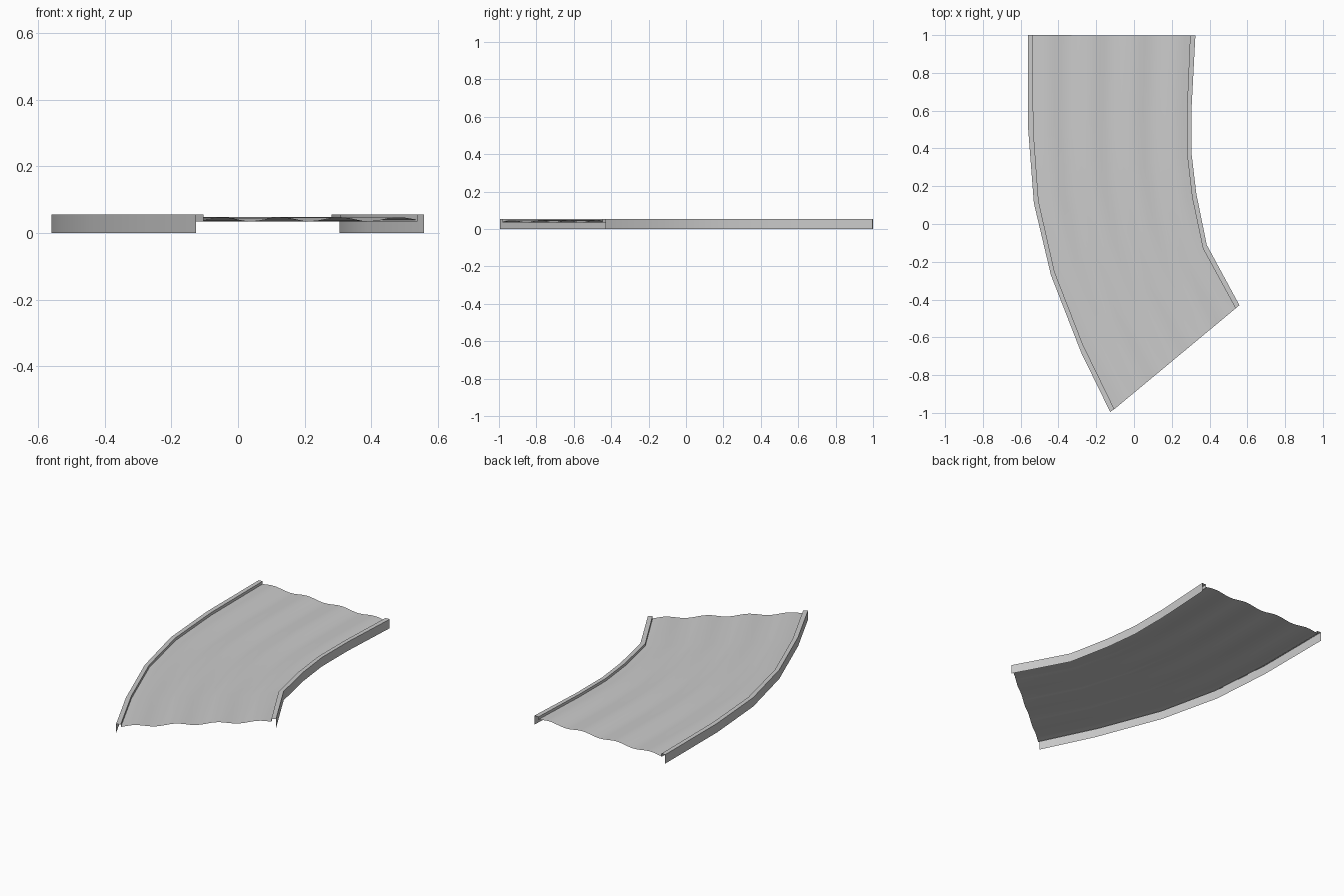
import bpy, math

if "Cube" in bpy.data.objects:
    bpy.data.objects.remove(bpy.data.objects["Cube"])

TOP, LOW = 0.055, 0.034

# Plan outlines, running from the back end to the front end
left_outer = [(-.56, 1), (-.56, .5), (-.53, .11), (-.44, -.27), (-.28, -.68), (-.126, -.995)]
left_inner = [(-.535, 1), (-.533, .5), (-.505, .12), (-.42, -.255), (-.27, -.64), (-.104, -.98)]
right_outer = [(.325, .997), (.305, .62), (.305, .37), (.33, .16), (.385, -.11), (.558, -.43)]
right_inner = [(.297, .997), (.281, .62), (.281, .37), (.308, .14), (.365, -.13), (.538, -.447)]


def loft(name, rows):
    """Skin a grid of points with quads."""
    n = len(rows[0])
    verts = [p for r in rows for p in r]
    faces = [(i * n + j, i * n + j + 1, (i + 1) * n + j + 1, (i + 1) * n + j)
             for i in range(len(rows) - 1) for j in range(n - 1)]
    mesh = bpy.data.meshes.new(name)
    mesh.from_pydata(verts, [], faces)
    obj = bpy.data.objects.new(name, mesh)
    bpy.context.collection.objects.link(obj)
    bpy.ops.object.select_all(action='DESELECT')
    obj.select_set(True)
    bpy.context.view_layer.objects.active = obj
    bpy.ops.object.shade_smooth_by_angle(angle=math.radians(30))
    return obj


def curb(name, outer, inner, flip):
    """Hollow rim: tall outer wall, flat top, short inner lip."""
    rows = [[(*o, 0), (*o, TOP), (*i, TOP), (*i, LOW)] for o, i in zip(outer, inner)]
    loft(name, [r[::-1] for r in rows] if flip else rows)


curb("left_curb", left_outer, left_inner, True)
curb("right_curb", right_outer, right_inner, False)

# Rippled bed between the curbs, ridges following the bend
STEPS = 28
rows = []
for (ax, ay), (bx, by) in zip(left_inner, right_inner):
    row = []
    for k in range(STEPS + 1):
        t = k / STEPS
        z = 0.041 + 0.0065 * math.cos(2 * math.pi * (t - 0.09) / 0.275)
        row.append((ax + (bx - ax) * t, ay + (by - ay) * t, z))
    rows.append(row[::-1])
loft("rippled_bed", rows)
